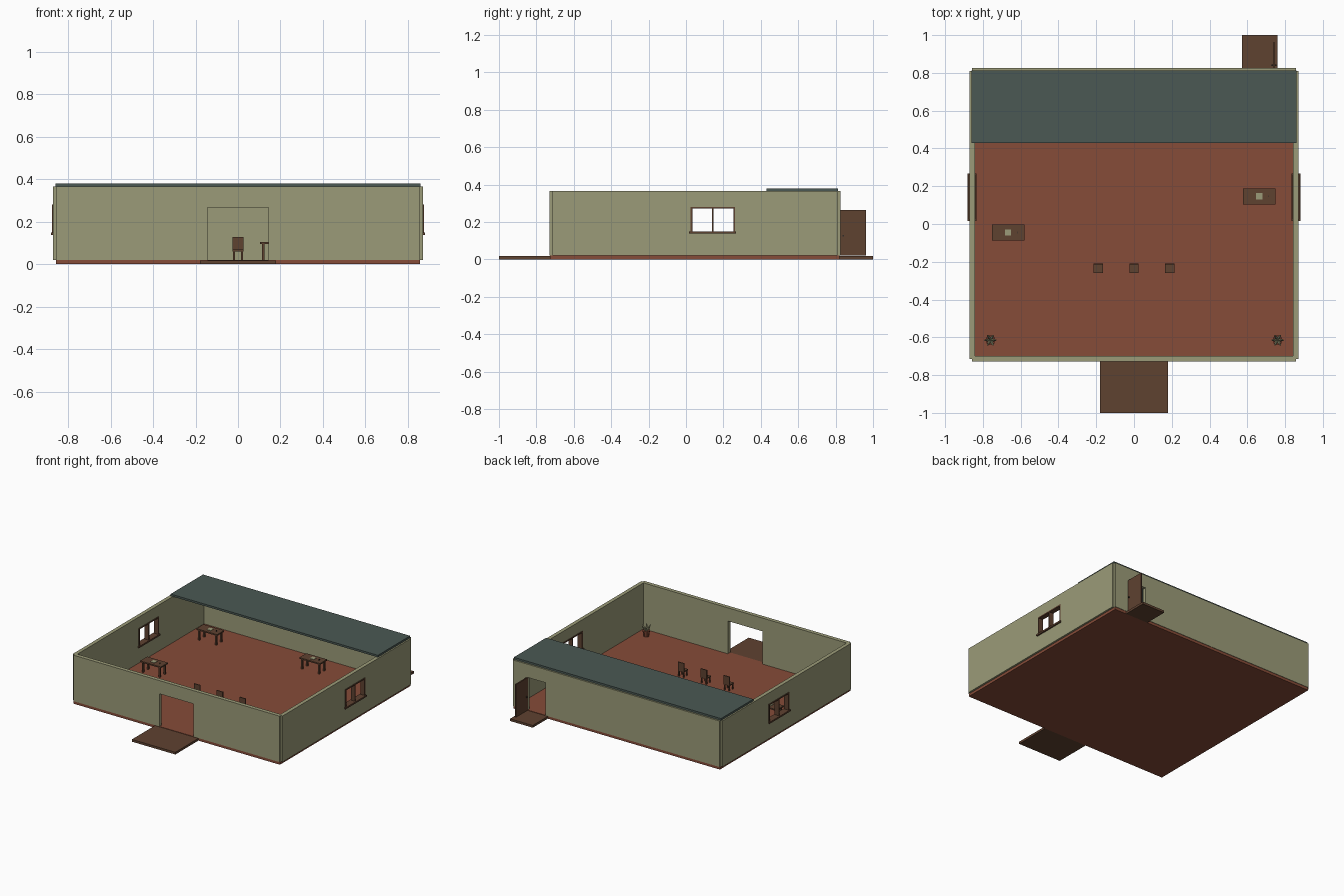
import bpy, bmesh, math
from mathutils import Matrix, Vector

if "Cube" in bpy.data.objects:
    bpy.data.objects.remove(bpy.data.objects["Cube"])


def material(name, r, g, b):
    m = bpy.data.materials.new(name)
    m.use_nodes = True
    m.diffuse_color = (r, g, b, 1)
    m.node_tree.nodes["Principled BSDF"].inputs["Base Color"].default_value = (r, g, b, 1)
    return m


PLASTER = material("sage plaster", 0.33, 0.33, 0.19)
FLOOR = material("terracotta floor", 0.24, 0.072, 0.04)
ROOF = material("slate roof", 0.069, 0.098, 0.087)
WOOD = material("brown wood", 0.114, 0.054, 0.03)
METAL = material("dark metal", 0.03, 0.025, 0.02)


def finish(name, bm, mat):
    bmesh.ops.recalc_face_normals(bm, faces=bm.faces)
    mesh = bpy.data.meshes.new(name)
    bm.to_mesh(mesh)
    bm.free()
    mesh.materials.append(mat)
    obj = bpy.data.objects.new(name, mesh)
    bpy.context.collection.objects.link(obj)
    return obj


def boxes(name, mat, *ranges):
    """One object from boxes, each given as (x0, x1, y0, y1, z0, z1)."""
    bm = bmesh.new()
    for x0, x1, y0, y1, z0, z1 in ranges:
        place = Matrix.Translation(((x0 + x1) / 2, (y0 + y1) / 2, (z0 + z1) / 2))
        size = Matrix.Diagonal((x1 - x0, y1 - y0, z1 - z0, 1))
        bmesh.ops.create_cube(bm, size=1, matrix=place @ size)
    return finish(name, bm, mat)


def wall(name, us, zs, hole, start, end, along_x):
    """Panel of grid cells with one cell left open, extruded to thickness."""
    bm = bmesh.new()

    def point(u, z):
        return bm.verts.new((u, start, z) if along_x else (start, u, z))

    grid = [[point(u, z) for z in zs] for u in us]
    for i in range(len(us) - 1):
        for j in range(len(zs) - 1):
            if (i, j) != hole:
                bm.faces.new((grid[i][j], grid[i + 1][j], grid[i + 1][j + 1], grid[i][j + 1]))
    out = bmesh.ops.extrude_face_region(bm, geom=bm.faces[:])
    shift = Vector((0, end - start, 0) if along_x else (end - start, 0, 0))
    bmesh.ops.translate(bm, vec=shift, verts=[v for v in out["geom"] if isinstance(v, bmesh.types.BMVert)])
    return finish(name, bm, PLASTER)


# Slab, steps and roof strip
BASE, TOP = 0.02, 0.365
DOOR_TOP = 0.266
boxes("floor", FLOOR, (-0.857, 0.857, -0.727, 0.822, 0, BASE))
boxes("front_step", WOOD, (-0.18, 0.18, -1, -0.727, 0, 0.017))
boxes("back_step", WOOD, (0.572, 0.76, 0.822, 1, 0, 0.017))
boxes("roof", ROOF, (-0.86, 0.86, 0.43, 0.813, TOP, 0.38))

# Walls with door and window openings
wall("front_wall", (-0.857, -0.143, 0.143, 0.857), (BASE, DOOR_TOP, TOP), (1, 0), -0.729, -0.7, True)
wall("back_wall", (-0.857, 0.59, 0.74, 0.857), (BASE, DOOR_TOP, TOP), (1, 0), 0.8, 0.825, True)
for side, label in ((1, "left"), (-1, "right")):
    wall(label + "_wall", (-0.714, 0.028, 0.26, 0.81), (BASE, 0.145, 0.28, TOP), (1, 1),
         side * 0.843, side * 0.871, False)
    x0, x1 = sorted((side * 0.839, side * 0.875))
    s0, s1 = sorted((side * 0.833, side * 0.882))
    boxes(label + "_window_frame", WOOD,
          (x0, x1, 0.025, 0.035, 0.15, 0.281),
          (x0, x1, 0.253, 0.263, 0.15, 0.281),
          (x0, x1, 0.139, 0.146, 0.15, 0.272),
          (x0, x1, 0.035, 0.253, 0.272, 0.281))
    boxes(label + "_window_sill", WOOD, (s0, s1, 0.016, 0.268, 0.138, 0.15))

# Open back door
boxes("back_door", WOOD, (0.737, 0.747, 0.818, 0.962, BASE, 0.265))
boxes("door_handle", METAL, (0.729, 0.755, 0.836, 0.844, 0.122, 0.13))


def table(name, x, y):
    legs = [(x + a - 0.006, x + a + 0.006, y + b - 0.006, y + b + 0.006, BASE, 0.095)
            for a in (-0.07, 0.07) for b in (-0.03, 0.03)]
    boxes(name, WOOD, (x - 0.086, x + 0.086, y - 0.042, y + 0.042, 0.095, 0.105), *legs)
    boxes(name + "_paper", PLASTER, (x - 0.017, x + 0.016, y - 0.017, y + 0.017, 0.105, 0.108))
    boxes(name + "_pen", METAL, (x + 0.048, x + 0.053, y - 0.004, y + 0.004, 0.105, 0.112))


def chair(name, x, y):
    r = 0.025
    legs = [(x + a - 0.004, x + a + 0.004, y + b - 0.004, y + b + 0.004, BASE, 0.062)
            for a in (-0.019, 0.019) for b in (-0.019, 0.019)]
    boxes(name, WOOD, (x - r, x + r, y - r, y + r, 0.06, 0.068),
          (x - r, x + r, y + r - 0.007, y + r, 0.068, 0.128), *legs)


def plant(name, x, y):
    bm = bmesh.new()
    bmesh.ops.create_cone(bm, cap_ends=True, segments=8, radius1=0.018, radius2=0.027,
                          depth=0.045, matrix=Matrix.Translation((x, y, BASE + 0.0225)))
    finish(name + "_pot", bm, FLOOR)
    # Ring of short leaves leaning outward
    bm = bmesh.new()
    for k in range(6):
        spin = Matrix.Rotation(k * math.tau / 6, 4, "Z")
        lean = Matrix.Rotation(math.radians(35), 4, "Y")
        bmesh.ops.create_cone(bm, cap_ends=True, segments=4, radius1=0.009, radius2=0.003, depth=0.045,
                              matrix=Matrix.Translation((x, y, 0.082)) @ spin
                              @ Matrix.Translation((0.018, 0, 0)) @ lean)
    finish(name + "_leaves", bm, PLASTER)


# Furniture
for i, (x, y) in enumerate(((-0.666, -0.045), (0.663, 0.146), (0.19, 0.62), (-0.65, 0.6))):
    table("table_%d" % (i + 1), x, y)
for i, x in enumerate((-0.19, 0, 0.19)):
    chair("chair_%d" % (i + 1), x, -0.235)
for x, label in ((0.76, "left"), (-0.76, "right")):
    plant(label + "_plant", x, -0.615)
